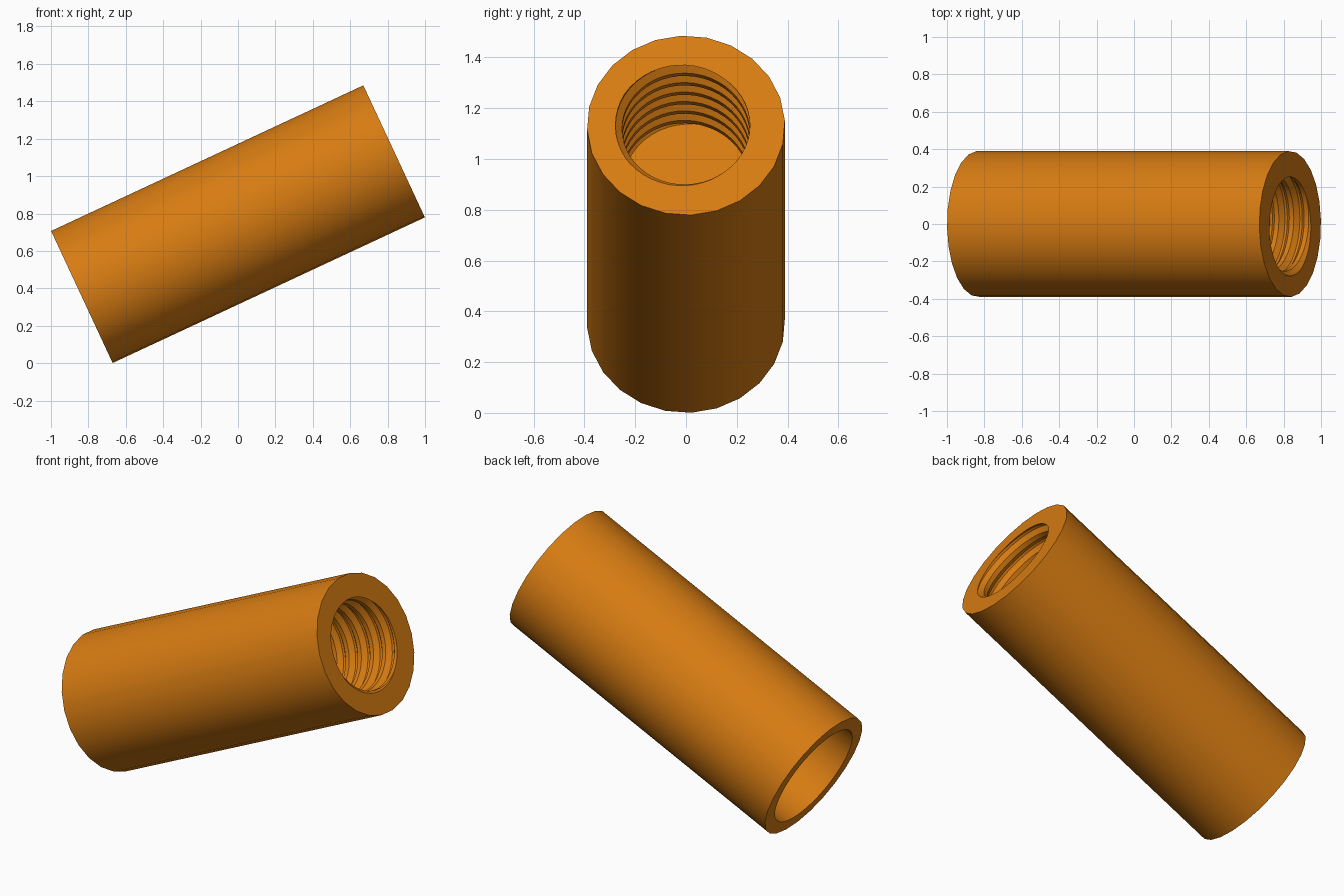
import bpy, bmesh, math

if "Cube" in bpy.data.objects:
    bpy.data.objects.remove(bpy.data.objects["Cube"])

LENGTH, R_OUT = 1.842, 0.39
R_POCKET, POCKET_DEPTH = 0.31, 1.1
R_CREST, R_ROOT, PITCH, THREAD_DEPTH = 0.252, 0.278, 0.088, 0.565
N_OUT, N_IN = 24, 48
ROWS = (0.15, 0.42, 0.58, 0.85)          # corners of one thread groove
X0, X1 = -LENGTH / 2, LENGTH / 2

orange = bpy.data.materials.new("orange plastic")
orange.diffuse_color = (0.68, 0.2, 0.006, 1)
orange.use_nodes = True
orange.node_tree.nodes["Principled BSDF"].inputs["Base Color"].default_value = orange.diffuse_color

bm = bmesh.new()


def vert(x, r, angle):
    return bm.verts.new((x, r * math.cos(angle), r * math.sin(angle)))


def ring(x, r, n, offset=0.0):
    return [vert(x, r, offset - math.tau * i / n) for i in range(n)]


def bridge(a, b):
    n = len(a)
    for i in range(n):
        k = (i + 1) % n
        bm.faces.new((a[i], a[k], b[k], b[i]))


def end_face(outer, inner):
    # each outer edge meets two inner edges
    n = len(inner)
    for i, v in enumerate(outer):
        w = outer[(i + 1) % len(outer)]
        bm.faces.new((v, w, inner[(2 * i + 2) % n], inner[2 * i + 1], inner[2 * i]))


def thread_radius(phase):
    d = abs(phase % 1.0 - 0.5)
    t = min(max((0.35 - d) / 0.27, 0), 1)
    return R_CREST + (R_ROOT - R_CREST) * t


# outer wall
left = ring(X0, R_OUT, N_OUT, math.radians(3))
right = ring(X1, R_OUT, N_OUT, math.radians(3))
bridge(left, right)

# smooth blind pocket in the lower end
pocket_rim = ring(X0, R_POCKET, N_IN)
pocket_floor = ring(X0 + POCKET_DEPTH, R_POCKET, N_IN)
bridge(pocket_rim, pocket_floor)
bm.faces.new(pocket_floor)
end_face(left, pocket_rim)

# helical thread in the upper end, trimmed flat at the mouth and floor
m = len(ROWS)
last = m * (math.ceil(THREAD_DEPTH / PITCH) + 2)
cols = []
for i in range(N_IN):
    col = []
    for j in range(last + 1):
        s = PITCH * (j // m + ROWS[j % m] + i / N_IN - 2)
        s = min(max(s, 0), THREAD_DEPTH)
        col.append(vert(X1 - s, thread_radius(s / PITCH - i / N_IN), -math.tau * i / N_IN))
    cols.append(col)
for i in range(N_IN):
    wrap = i == N_IN - 1
    nxt = cols[(i + 1) % N_IN]
    for j in range(last):
        a, b = (min(j + m, last), min(j + 1 + m, last)) if wrap else (j, j + 1)
        quad = [cols[i][j], cols[i][j + 1]]
        quad += [nxt[b], nxt[a]] if a != b else [nxt[a]]
        bm.faces.new(quad)
bm.faces.new([c[last] for c in cols])
end_face(right, [c[0] for c in cols])

bmesh.ops.remove_doubles(bm, verts=bm.verts, dist=1e-5)
bmesh.ops.dissolve_degenerate(bm, edges=bm.edges, dist=1e-5)
bmesh.ops.recalc_face_normals(bm, faces=bm.faces)

mesh = bpy.data.meshes.new("threaded_sleeve")
bm.to_mesh(mesh)
bm.free()
mesh.materials.append(orange)

# tilt the sleeve so it rests on its lower edge
sleeve = bpy.data.objects.new("threaded_sleeve", mesh)
bpy.context.collection.objects.link(sleeve)
sleeve.rotation_euler = (0, math.radians(-25), 0)
sleeve.location = (0, 0, 0.743)
bpy.context.view_layer.objects.active = sleeve
sleeve.select_set(True)
bpy.ops.object.shade_smooth_by_angle(angle=math.radians(25))
